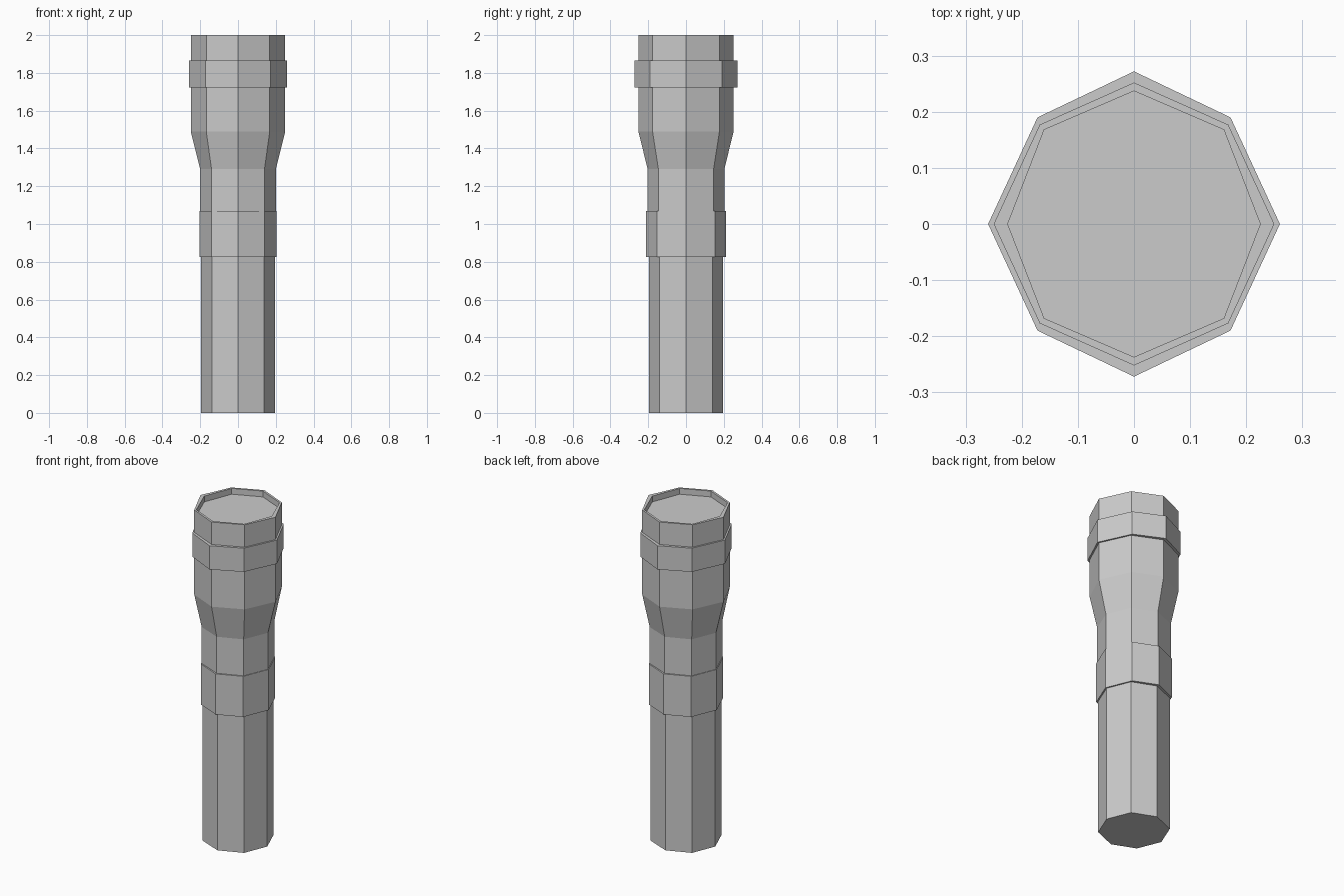
import bpy
import bmesh

cube = bpy.data.objects.get("Cube")
if cube:
    bpy.data.objects.remove(cube, do_unlink=True)

# One plain grey for the whole torch
grey = bpy.data.materials.new("plain grey")
grey.use_nodes = True
colour = (0.6, 0.6, 0.6, 1)
grey.diffuse_color = colour
grey.node_tree.nodes["Principled BSDF"].inputs["Base Color"].default_value = colour

# Octagon sizes: half width, half depth, corner x, corner y
BARREL = (0.195, 0.196, 0.138, 0.14)
NECK = (0.2, 0.203, 0.14, 0.146)
COLLAR = (0.204, 0.213, 0.141, 0.153)
HEAD = (0.25, 0.252, 0.168, 0.177)
RING = (0.26, 0.272, 0.172, 0.19)
RECESS = (0.225, 0.237, 0.16, 0.168)


def octagon(bm, size, z):
    """Eight corners, anticlockwise, with points on the axes."""
    w, d, cx, cy = size
    corners = [(w, 0), (cx, cy), (0, d), (-cx, cy),
               (-w, 0), (-cx, -cy), (0, -d), (cx, -cy)]
    return [bm.verts.new((x, y, z)) for x, y in corners]


def loft(name, sections, cap_first=False, cap_last=False):
    """Join a stack of octagons with flat side faces."""
    bm = bmesh.new()
    loops = [octagon(bm, size, z) for size, z in sections]
    for low, high in zip(loops, loops[1:]):
        for i in range(len(low)):
            j = (i + 1) % len(low)
            bm.faces.new((low[i], low[j], high[j], high[i]))
    if cap_first:
        bm.faces.new(loops[0][::-1])
    if cap_last:
        bm.faces.new(loops[-1])
    mesh = bpy.data.meshes.new(name)
    bm.to_mesh(mesh)
    bm.free()
    mesh.materials.append(grey)
    obj = bpy.data.objects.new(name, mesh)
    bpy.context.collection.objects.link(obj)
    return obj


def band(name, size, low, bottom, high, top):
    """Raised band whose ends meet the surface it wraps."""
    return loft(name, [(low, bottom), (size, bottom), (size, top), (high, top)])


# Handle, closed at the foot
loft("barrel", [(BARREL, 0), (BARREL, 0.83)], cap_first=True)

# Neck, flare and head, turned inward at the lip to a recessed lens
loft("head", [(NECK, 1.06), (NECK, 1.29), (HEAD, 1.49), (HEAD, 2),
              (RECESS, 2), (RECESS, 1.965)], cap_last=True)

# Raised bands
band("grip_collar", COLLAR, BARREL, 0.825, NECK, 1.07)
band("head_ring", RING, HEAD, 1.722, HEAD, 1.865)
